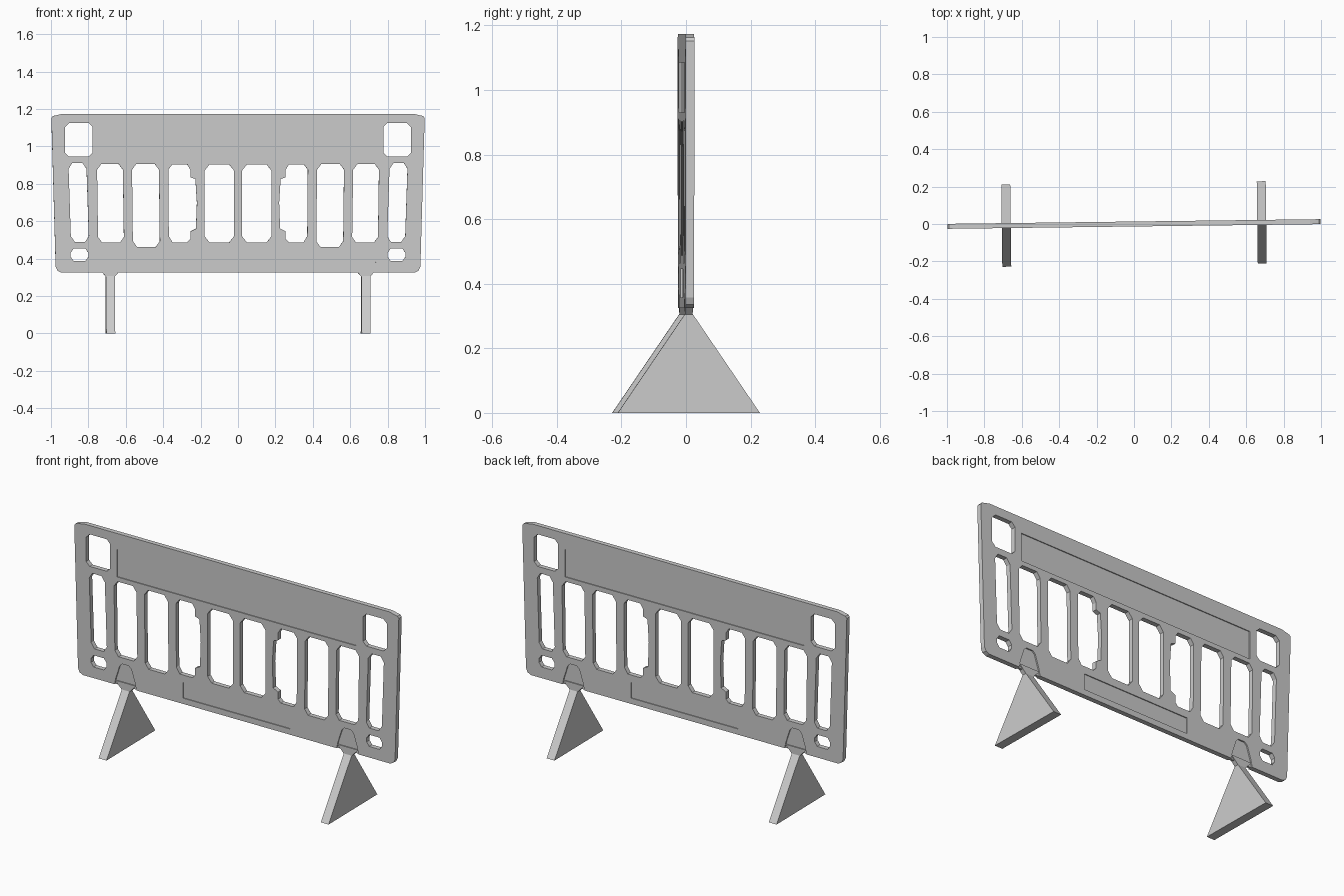
import bpy, bmesh
from mathutils import Matrix

if "Cube" in bpy.data.objects:
    bpy.data.objects.remove(bpy.data.objects["Cube"])

THICK = 0.0265
TILT = Matrix.Rotation(0.0125, 4, 'Z')   # whole barrier stands slightly skewed


def prism(bm, pts, y0, y1):
    """Extrude an x-z outline from y0 to y1."""
    vs = [bm.verts.new((x, y0, z)) for x, z in pts]
    f = bm.faces.new(vs)
    r = bmesh.ops.extrude_face_region(bm, geom=[f])
    new = [g for g in r['geom'] if isinstance(g, bmesh.types.BMVert)]
    bmesh.ops.translate(bm, verts=new, vec=(0, y1 - y0, 0))


def make(name, bm):
    bmesh.ops.recalc_face_normals(bm, faces=bm.faces)
    bm.transform(TILT)
    me = bpy.data.meshes.new(name)
    bm.to_mesh(me)
    bm.free()
    ob = bpy.data.objects.new(name, me)
    bpy.context.collection.objects.link(ob)
    return ob


def slot(x0, x1, z0, z1, cx=0.02, cz=0.03, lean=0.0):
    """Chamfered window outline; lean shifts the top edge in x."""
    pts = [(x0 + cx, z0), (x1 - cx, z0), (x1, z0 + cz), (x1, z1 - cz),
           (x1 - cx, z1), (x0 + cx, z1), (x0, z1 - cz), (x0, z0 + cz)]
    return [(x + lean * (z - z0) / (z1 - z0), z) for x, z in pts]


def mirror(pts, s):
    return [(s * x, z) for x, z in pts]


# Panel outline
panel = bmesh.new()
half = [(0.945, 0.325), (0.965, 0.335), (0.975, 0.357), (0.998, 1.152), (0.99, 1.162), (0.94, 1.174)]
prism(panel, half + mirror(half[::-1], -1), -THICK / 2, THICK / 2)
panel = make("barrier_panel", panel)

# Windows, left half
windows = [
    slot(-0.925, -0.777, 0.945, 1.125, 0.022, 0.022),
    slot(-0.893, -0.797, 0.49, 0.91, 0.02, 0.03, -0.014),
    slot(-0.748, -0.610, 0.485, 0.905, 0.022, 0.03, -0.006),
    slot(-0.562, -0.418, 0.463, 0.905, 0.022, 0.03, -0.005),
    slot(-0.178, -0.022, 0.487, 0.903, 0.025, 0.032),
    slot(-0.895, -0.800, 0.387, 0.453, 0.016, 0.022),
    # slot with the stepped side
    [(-0.35, 0.487), (-0.272, 0.487), (-0.255, 0.505), (-0.255, 0.545),
     (-0.225, 0.56), (-0.22, 0.70), (-0.228, 0.825), (-0.255, 0.835), (-0.255, 0.875),
     (-0.272, 0.903), (-0.352, 0.903), (-0.373, 0.875), (-0.37, 0.52)],
]
cut = bmesh.new()
for pts in windows:
    for s in (1, -1):
        prism(cut, mirror(pts, s), -0.1, 0.1)

# Shallow recesses on both faces: sign board, name strip and foot sockets
arch = [(-0.072, 0.30), (0.072, 0.30), (0.06, 0.36), (0.036, 0.435),
        (0.02, 0.45), (-0.02, 0.45), (-0.036, 0.435), (-0.06, 0.36)]


def rect(x, z0, z1):
    return [(-x, z0), (x, z0), (x, z1), (-x, z1)]


for side in (1, -1):
    for pts, depth in ((rect(0.735, 0.93, 1.085), 0.005), (rect(0.33, 0.357, 0.445), 0.005),
                       ([(x - 0.683, z) for x, z in arch], 0.007),
                       ([(x + 0.683, z) for x, z in arch], 0.007)):
        prism(cut, pts, side * (THICK / 2 - depth), side * 0.1)
cutter = make("panel_cutter", cut)
cutter.hide_render = True

mod = panel.modifiers.new("openings", 'BOOLEAN')
mod.operation = 'DIFFERENCE'
mod.solver = 'EXACT'
mod.object = cutter
bpy.context.view_layer.objects.active = panel
bpy.ops.object.modifier_apply(modifier=mod.name)
bpy.data.objects.remove(cutter)

# Feet: triangular slab plus flared neck entering the socket
for s, side in ((-1, "left"), (1, "right")):
    cx = s * 0.683
    foot = bmesh.new()
    prism(foot, [(-0.22, 0), (0.22, 0), (0.008, 0.312), (-0.008, 0.312)], -0.024, 0.024)
    foot.transform(Matrix.Translation((cx, 0, 0)) @ Matrix.Rotation(1.5707963, 4, 'Z'))
    make(side + "_foot", foot)
    neck = bmesh.new()
    prism(neck, [(cx + x, z) for x, z in ((-0.024, 0.292), (0.024, 0.292), (0.024, 0.305),
                 (0.064, 0.347), (-0.064, 0.347), (-0.024, 0.305))], -0.012, 0.012)
    make(side + "_foot_neck", neck)
